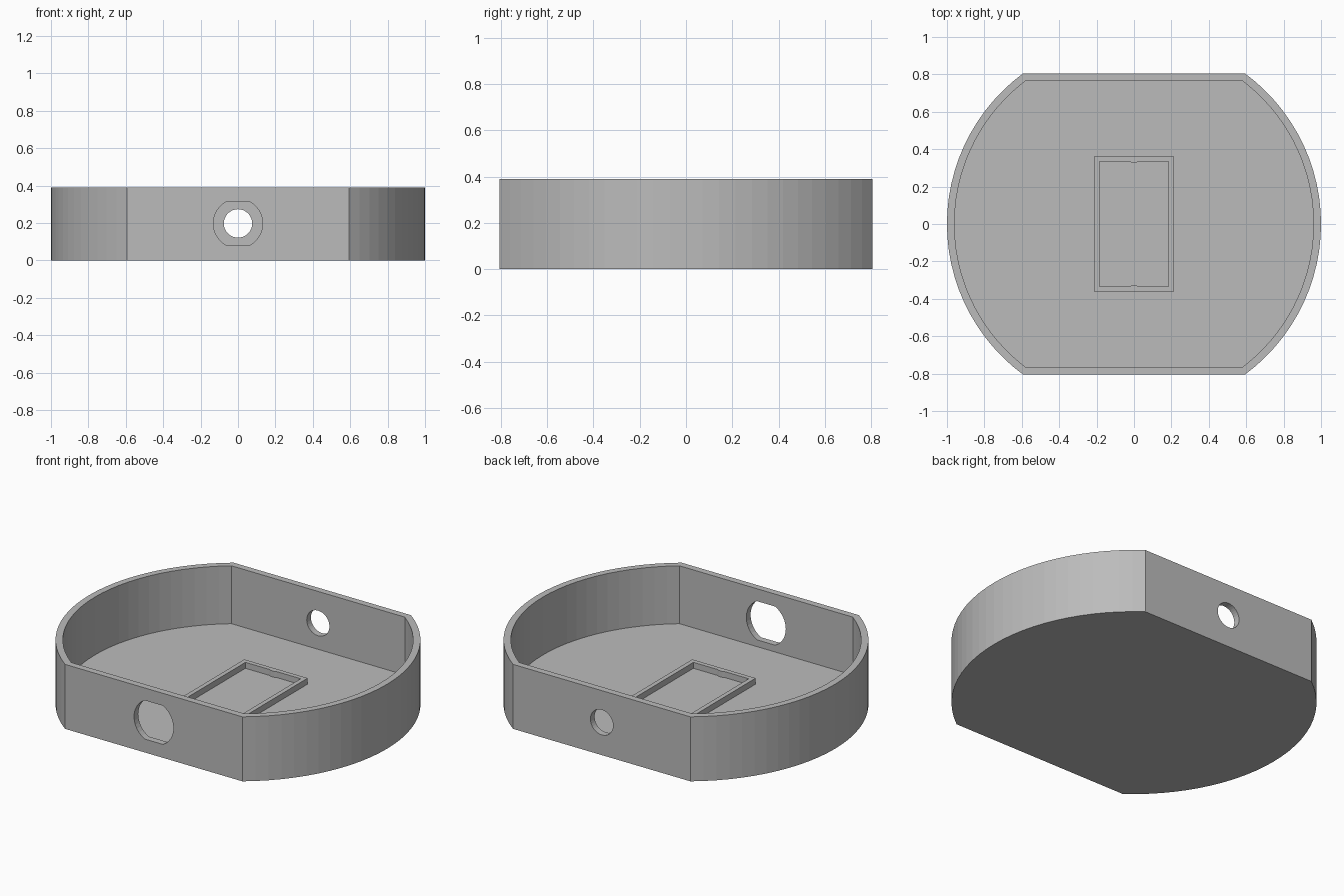
import bpy, bmesh, math

HEIGHT, FLOOR, WALL = 0.39, 0.04, 0.04
HALF_DEPTH, HOLE_Z = 0.805, 0.198

cube = bpy.data.objects.get("Cube")
if cube:
    bpy.data.objects.remove(cube, do_unlink=True)

grey = bpy.data.materials.new("plain grey")
grey.use_nodes = True
colour = (0.5, 0.5, 0.5, 1)
grey.diffuse_color = colour
grey.node_tree.nodes["Principled BSDF"].inputs["Base Color"].default_value = colour


def clipped_circle(radius, half, steps):
    """Outline of a circle cut off flat at +half and -half."""
    a = math.asin(half / radius)
    arc = [-a + 2 * a * i / steps for i in range(steps + 1)]
    return [(radius * math.cos(t + turn), radius * math.sin(t + turn))
            for turn in (0, math.pi) for t in arc]


def circle(radius, steps):
    return [(radius * math.cos(math.tau * i / steps), radius * math.sin(math.tau * i / steps))
            for i in range(steps)]


def rectangle(x, y):
    return [(-x, -y), (x, -y), (x, y), (-x, y)]


def prism(name, outline, low, high, along_y=False):
    """Extrude an outline along z, or along y with the outline in x and z."""
    bm = bmesh.new()
    place = (lambda u, v: (u, low, v + HOLE_Z)) if along_y else (lambda u, v: (u, v, low))
    face = bm.faces.new([bm.verts.new(place(u, v)) for u, v in outline])
    top = bmesh.ops.extrude_face_region(bm, geom=[face])["geom"]
    shift = (0, high - low, 0) if along_y else (0, 0, high - low)
    bmesh.ops.translate(bm, vec=shift, verts=[g for g in top if isinstance(g, bmesh.types.BMVert)])
    bmesh.ops.recalc_face_normals(bm, faces=bm.faces)
    mesh = bpy.data.meshes.new(name)
    bm.to_mesh(mesh)
    bm.free()
    mesh.materials.append(grey)
    obj = bpy.data.objects.new(name, mesh)
    bpy.context.collection.objects.link(obj)
    return obj


def cut(target, cutter):
    """Subtract the cutter, then remove it."""
    mod = target.modifiers.new("cut", "BOOLEAN")
    mod.operation, mod.solver, mod.object = "DIFFERENCE", "EXACT", cutter
    bpy.context.view_layer.objects.active = target
    bpy.ops.object.modifier_apply(modifier=mod.name)
    bpy.data.objects.remove(cutter, do_unlink=True)


# Open tray with flat front and back walls
tray = prism("tray", clipped_circle(1, HALF_DEPTH, 26), 0, HEIGHT)
cut(tray, prism("cavity", clipped_circle(1 - WALL, HALF_DEPTH - WALL, 26), FLOOR, HEIGHT + 0.1))

# Flat-sided port in front, round port at the back
cut(tray, prism("front_port", clipped_circle(0.132, 0.117, 12), -0.9, -0.7, True))
cut(tray, prism("back_port", circle(0.076, 32), 0.7, 0.9, True))

# Raised rectangular holder on the floor
holder = prism("holder_frame", rectangle(0.212, 0.363), FLOOR, FLOOR + 0.036)
cut(holder, prism("holder_opening", rectangle(0.185, 0.335), FLOOR - 0.1, FLOOR + 0.1))

# Small retaining ridges at the ends of the holder
for name, side in (("back_ridge", 1), ("front_ridge", -1)):
    ridge = [(-0.026, side * 0.336), (-0.014, side * 0.329),
             (0.014, side * 0.329), (0.026, side * 0.336)]
    prism(name, ridge, FLOOR, FLOOR + 0.036)
